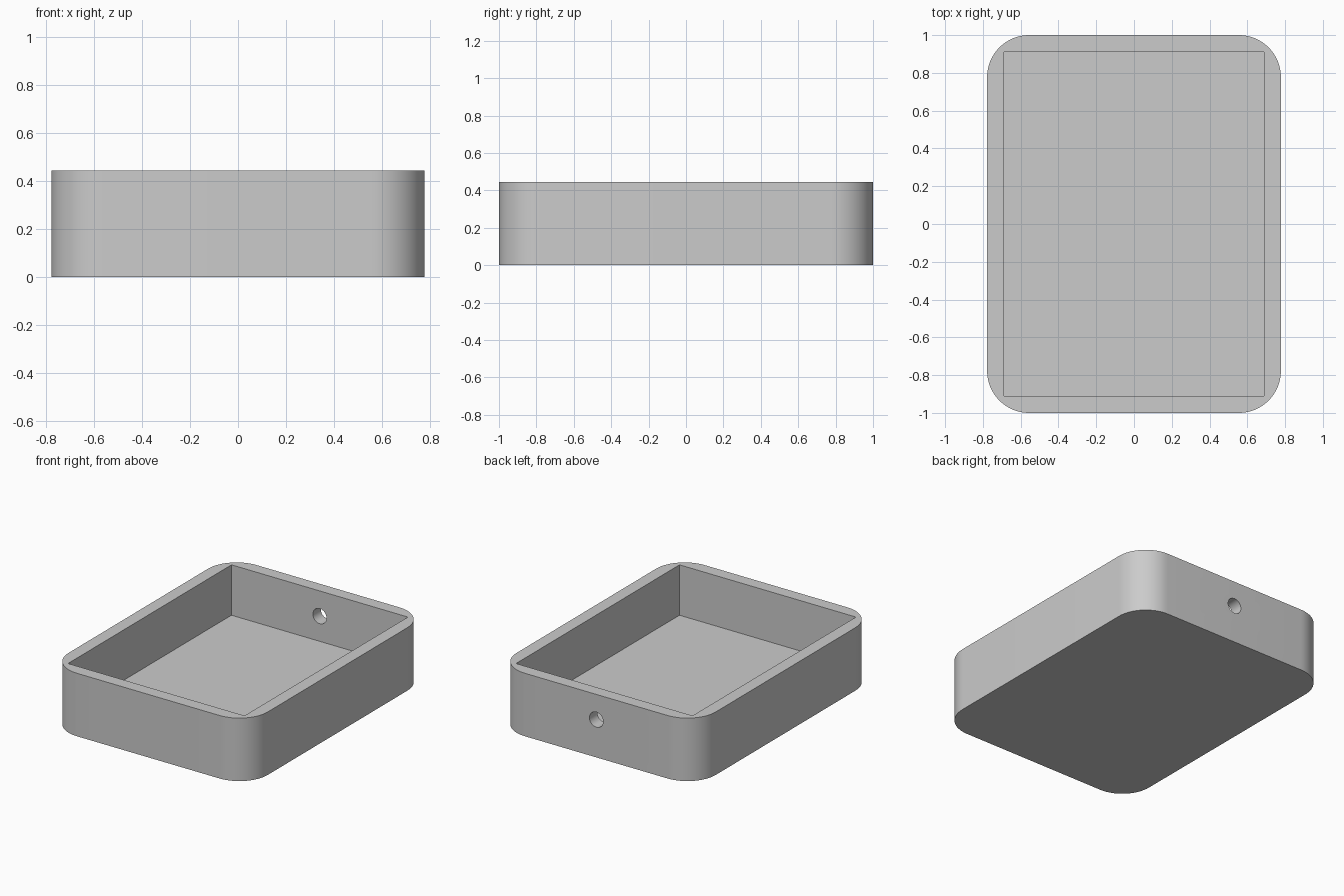
import bpy
import bmesh
from math import radians

if "Cube" in bpy.data.objects:
    bpy.data.objects.remove(bpy.data.objects["Cube"], do_unlink=True)

UNIT = 2 / 45            # the tray is 45 units long
WIDTH, LENGTH, HEIGHT = 35 * UNIT, 45 * UNIT, 10 * UNIT
WALL = 2 * UNIT
CORNER = 5 * UNIT
HOLE_RADIUS = 1.2 * UNIT

grey = bpy.data.materials.new("plain grey")
grey.use_nodes = True
colour = (0.6, 0.6, 0.6, 1)
grey.diffuse_color = colour
grey.node_tree.nodes["Principled BSDF"].inputs["Base Color"].default_value = colour


def box(name, size, bottom, corner=0):
    """Box standing at height bottom, with optionally rounded upright edges."""
    bm = bmesh.new()
    bmesh.ops.create_cube(bm, size=1)
    bmesh.ops.scale(bm, vec=size, verts=bm.verts)
    bmesh.ops.translate(bm, vec=(0, 0, bottom + size[2] / 2), verts=bm.verts)
    if corner:
        upright = [e for e in bm.edges
                   if abs(e.verts[0].co.z - e.verts[1].co.z) > size[2] / 2]
        bmesh.ops.bevel(bm, geom=upright, offset=corner, segments=16,
                        profile=0.5, affect="EDGES")
    mesh = bpy.data.meshes.new(name)
    bm.to_mesh(mesh)
    bm.free()
    obj = bpy.data.objects.new(name, mesh)
    bpy.context.collection.objects.link(obj)
    mesh.materials.append(grey)
    return obj


def cut(target, cutter):
    """Subtract the cutter, then remove it."""
    cutter.hide_render = True
    bpy.context.view_layer.objects.active = target
    mod = target.modifiers.new("cut", "BOOLEAN")
    mod.operation = "DIFFERENCE"
    mod.solver = "EXACT"
    mod.object = cutter
    bpy.ops.object.modifier_apply(modifier=mod.name)
    bpy.data.objects.remove(cutter, do_unlink=True)


# Round-cornered outer body
tray = box("tray", (WIDTH, LENGTH, HEIGHT), 0, CORNER)

# Square-cornered open cavity
cut(tray, box("cavity_cutter", (WIDTH - 2 * WALL, LENGTH - 2 * WALL, HEIGHT), WALL))

# Cable hole through the middle of the back wall
bpy.ops.mesh.primitive_cylinder_add(
    vertices=48, radius=HOLE_RADIUS, depth=WALL * 2,
    location=(0, (LENGTH - WALL) / 2, (HEIGHT + WALL) / 2),
    rotation=(radians(90), 0, 0))
hole = bpy.context.object
hole.name = "hole_cutter"
hole.data.materials.append(grey)
cut(tray, hole)

# Smooth round surfaces with crisp edges
bpy.ops.object.select_all(action="DESELECT")
tray.select_set(True)
bpy.context.view_layer.objects.active = tray
bpy.ops.object.shade_smooth_by_angle(angle=radians(30))
